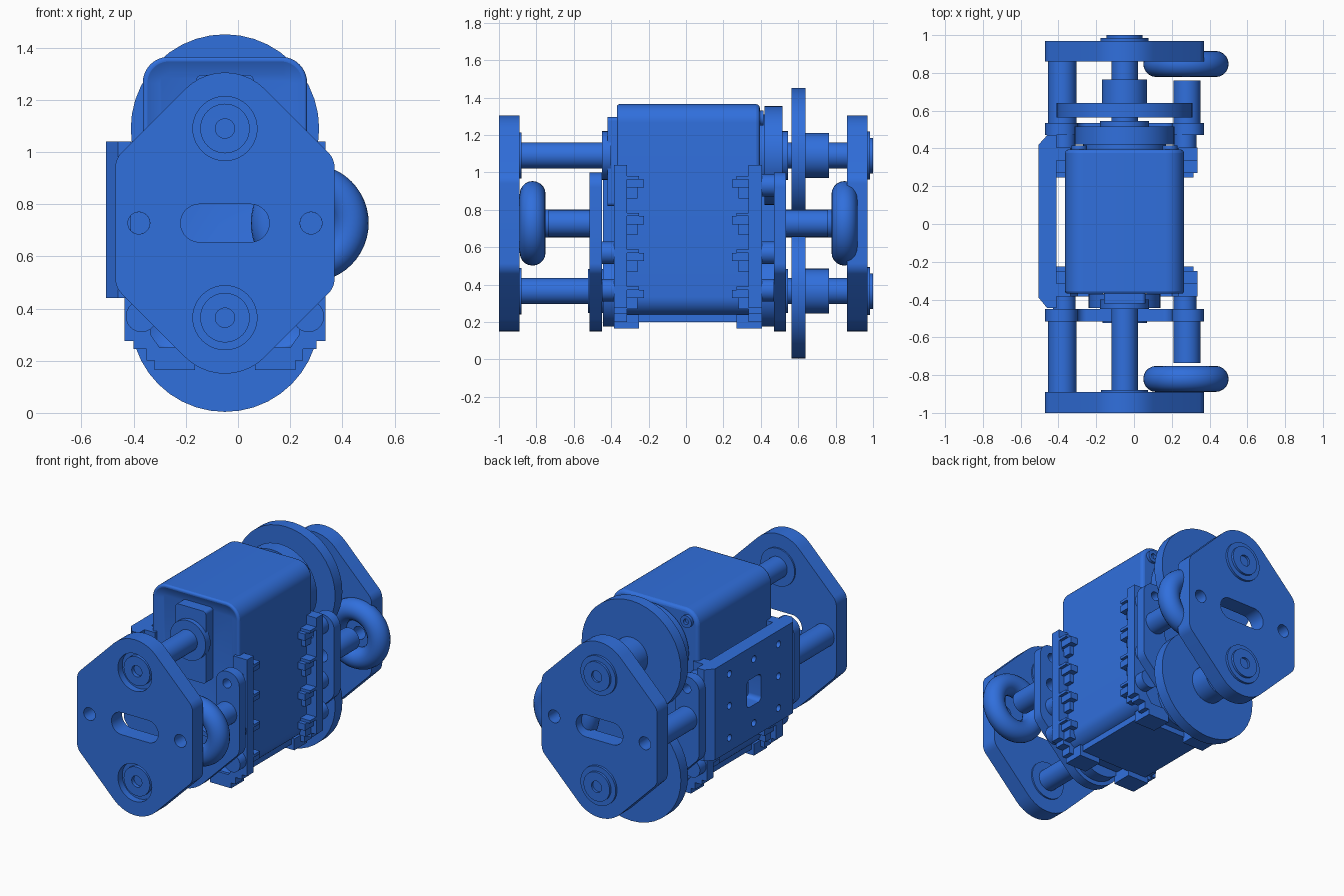
import bpy, bmesh
from math import cos, sin, pi, radians
from mathutils import Vector

if "Cube" in bpy.data.objects:
    bpy.data.objects.remove(bpy.data.objects["Cube"])

CX, Z_TOP, Z_LOW, Z_MID = -0.05, 1.09, 0.365, 0.7275
blue = bpy.data.materials.new("blue")
blue.diffuse_color = (0.03, 0.16, 0.72, 1)
blue.use_nodes = True
blue.node_tree.nodes["Principled BSDF"].inputs["Base Color"].default_value = blue.diffuse_color


def circle(u, v, r, n=40):
    return [(u + r * cos(2 * pi * i / n), v + r * sin(2 * pi * i / n)) for i in range(n)]


def fillet(corners, n=10):
    """Polygon of (u, v, radius) corners turned into a rounded outline."""
    out = []
    for i, (u, v, r) in enumerate(corners):
        p = Vector((u, v))
        if r == 0:
            out.append((u, v))
            continue
        a = (Vector(corners[i - 1][:2]) - p).normalized()
        b = (Vector(corners[(i + 1) % len(corners)][:2]) - p).normalized()
        half = a.angle(b) / 2
        c = p + (a + b).normalized() * (r / sin(half))
        s = p + a * (r / (sin(half) / cos(half))) - c
        e = p + b * (r / (sin(half) / cos(half))) - c
        sweep = s.angle(e)
        for k in range(n + 1):
            t = k / n
            q = c + (s * sin((1 - t) * sweep) + e * sin(t * sweep)) / sin(sweep)
            out.append((q.x, q.y))
    return out


def rect(u0, u1, v0, v1, r=0.0):
    return fillet([(u0, v0, r), (u1, v0, r), (u1, v1, r), (u0, v1, r)])


def prism(name, outline, d0, d1, axis='y', holes=()):
    """Extrude an outline (with optional holes) from d0 to d1 along an axis."""
    d0, d1 = min(d0, d1), max(d0, d1)
    bm = bmesh.new()
    if holes:
        cu = bpy.data.curves.new(name, 'CURVE')
        cu.dimensions, cu.fill_mode, cu.extrude = '2D', 'BOTH', (d1 - d0) / 2
        for loop in [outline, *holes]:
            sp = cu.splines.new('POLY')
            sp.points.add(len(loop) - 1)
            for pt, (u, v) in zip(sp.points, loop):
                pt.co = (u, v, 0, 1)
            sp.use_cyclic_u = True
        tmp = bpy.data.objects.new(name + "_curve", cu)
        bpy.context.collection.objects.link(tmp)
        dg = bpy.context.evaluated_depsgraph_get()
        flat = bpy.data.meshes.new_from_object(tmp.evaluated_get(dg))
        bm.from_mesh(flat)
        bpy.data.objects.remove(tmp)
        bpy.data.meshes.remove(flat)
    else:
        h = (d1 - d0) / 2
        f = bm.faces.new([bm.verts.new((u, v, -h)) for u, v in outline])
        top = bmesh.ops.extrude_face_region(bm, geom=[f])['geom']
        for v in top:
            if isinstance(v, bmesh.types.BMVert):
                v.co.z = h
    for v in bm.verts:
        u, w, d = v.co.x, v.co.y, v.co.z + (d0 + d1) / 2
        v.co = {'x': (d, u, w), 'y': (u, d, w), 'z': (u, w, d)}[axis]
    bmesh.ops.remove_doubles(bm, verts=bm.verts, dist=1e-5)
    bmesh.ops.recalc_face_normals(bm, faces=bm.faces)
    me = bpy.data.meshes.new(name)
    bm.to_mesh(me)
    bm.free()
    ob = bpy.data.objects.new(name, me)
    me.materials.append(blue)
    bpy.context.collection.objects.link(ob)
    return ob


def rod(name, x, z, r, y0, y1, hole=0):
    return prism(name, circle(x, z, r), y0, y1, 'y', [circle(x, z, hole)] if hole else ())


def box(name, x0, x1, y0, y1, z0, z1):
    return prism(name, rect(x0, x1, z0, z1), y0, y1)


mx = lambda x: 2 * CX - x            # left/right mirror
LEFT, RIGHT = -0.38, 0.28

# Main housing with recessed front panel
body = prism("main_housing", rect(-0.365, 0.265, 0.235, 1.365, 0.1), -0.375, 0.395)
bm = bmesh.new()
bm.from_mesh(body.data)
front = min(bm.faces, key=lambda f: f.calc_center_median().y)
bmesh.ops.inset_individual(bm, faces=[front], thickness=0.065)
bmesh.ops.translate(bm, verts=front.verts, vec=(0, 0.03, 0))
bm.to_mesh(body.data)
bm.free()
bev = body.modifiers.new("edge_round", 'BEVEL')
bev.width, bev.segments, bev.angle_limit = 0.02, 3, radians(50)
bev.use_clamp_overlap = False
box("housing_base", -0.3, 0.2, -0.26, 0.28, 0.2, 0.24)

# Motor faces: front mount, rear flange, corner screws
prism("front_motor_mount", rect(-0.16, 0.06, 0.82, 1.295, 0.02), -0.42, -0.34)
rod("front_motor_boss", CX, Z_TOP, 0.13, -0.45, -0.4)
rod("rear_motor_flange", CX, Z_TOP, 0.265, 0.42, 0.515)
rod("rear_motor_neck", CX, Z_TOP, 0.22, 0.39, 0.42)
rod("rear_motor_boss", CX, Z_TOP, 0.13, 0.515, 0.545)
rod("lower_front_motor_face", CX, Z_LOW, 0.19, -0.445, -0.37)
rod("lower_rear_motor_face", CX, Z_LOW, 0.19, 0.39, 0.47)
for x in (-0.29, 0.19):
    rod("corner_screw", x, 1.29, 0.04, 0.38, 0.415, 0.018)

# End plates with slot, post holes and bearing seats
plate = fillet([(CX, 1.394, 0.215), (-0.47, 0.974, 0.08), (-0.47, 0.481, 0.08),
                (CX, 0.061, 0.215), (0.37, 0.481, 0.08), (0.37, 0.974, 0.08)])
cuts = [rect(-0.22, 0.12, 0.655, 0.8, 0.0724), circle(LEFT, Z_MID, 0.042),
        circle(RIGHT, Z_MID, 0.042), circle(CX, Z_TOP, 0.123), circle(CX, Z_LOW, 0.123)]
for name, y0, y1 in (("front_end_plate", -1, -0.89), ("rear_end_plate", 0.86, 0.97)):
    prism(name, plate, y0, y1, 'y', cuts)

# U-shaped inner plates, spacers, posts, side brackets at both ends
u_plate = fillet([(-0.47, 1.0, 0.08), (-0.47, 0.481, 0.08), (CX, 0.061, 0.215),
                  (0.37, 0.481, 0.08), (0.37, 1.0, 0.08), (0.2, 1.0, 0.08),
                  (0.2, 0.62, 0.05), (-0.3, 0.62, 0.05), (-0.3, 1.0, 0.08)])
u_cuts = [circle(x, z, r, 24) for x in (LEFT, RIGHT) for z, r in ((Z_MID, 0.042), (0.92, 0.03))]
u_cuts.append(circle(CX, Z_LOW, 0.12))
bracket = [(0.235, 1.04), (0.335, 1.04), (0.335, 0.275), (0.3, 0.275), (0.3, 0.245),
           (0.25, 0.245), (0.25, 0.2), (0.22, 0.2), (0.22, 0.165), (0.065, 0.165),
           (0.065, 0.25), (0.2, 0.25), (0.235, 0.3)]
b_holes = [circle(0.285, z, 0.028, 20) for z in (0.355, 0.55, 0.92)]
for end, my in (("front", lambda y: y), ("rear", lambda y: 0.02 - y)):
    prism(end + "_inner_plate", u_plate, my(-0.515), my(-0.45), 'y', u_cuts)
    rod(end + "_inner_bearing", CX, Z_LOW, 0.118, my(-0.525), my(-0.44))
    for side, s in (("left", mx), ("right", lambda x: x)):
        prism(f"{end}_{side}_bracket", [(s(u), v) for u, v in bracket], my(-0.385), my(-0.315),
              'y', [[(s(u), v) for u, v in h] for h in b_holes])
        for i in range(4):
            z = 0.35 + 0.197 * i
            box(f"{end}_{side}_lug", s(0.25), s(0.315), my(-0.32), my(-0.225), z - 0.022, z + 0.022)
            box(f"{end}_{side}_fin", s(0.25), s(0.335), my(-0.32), my(-0.25), z + 0.022, z + 0.04)
            box(f"{end}_{side}_clip", s(0.25), s(0.295), my(-0.32), my(-0.26), z - 0.08, z - 0.022)
        box(f"{end}_{side}_foot", s(0.065), s(0.22), my(-0.32), my(-0.25), 0.165, 0.24)
        zs = (0.57, 0.37) if end == "front" else (0.93, 0.57, 0.37)
        for z in zs:
            rod(f"{end}_{side}_spacer", s(0.27), z, 0.06, my(-0.45), my(-0.38))

# Left posts run to the end plates, right tubes stop at the rings
rod("left_front_post", LEFT, Z_MID, 0.075, -0.89, -0.51, 0.042)
rod("left_rear_post", LEFT, Z_MID, 0.075, 0.53, 0.86, 0.042)
rod("right_front_tube", RIGHT, Z_MID, 0.072, -0.735, -0.51, 0.042)
rod("right_rear_tube", RIGHT, Z_MID, 0.072, 0.53, 0.76, 0.042)
for name, y in (("front_ring", -0.82), ("rear_ring", 0.847)):
    bpy.ops.mesh.primitive_torus_add(location=(0.275, y, Z_MID), rotation=(pi / 2, 0, 0),
                                     major_radius=0.157, minor_radius=0.069,
                                     major_segments=48, minor_segments=20)
    ring = bpy.context.object
    ring.name = name
    ring.data.materials.append(blue)

# Two shafts with gear discs, hubs and end bearings
for name, z in (("upper", Z_TOP), ("lower", Z_LOW)):
    rod(name + "_front_shaft", CX, z, 0.07, -0.93, -0.42)
    rod(name + "_rear_shaft", CX, z, 0.07, 0.4, 0.95)
    rod(name + "_gear_disc", CX, z, 0.361, 0.565, 0.64)
    rod(name + "_gear_hub", CX, z, 0.12, 0.64, 0.765)
    rod(name + "_front_bearing", CX, z, 0.095, -0.98, -0.89, 0.037)
    rod(name + "_front_bearing_seat", CX, z, 0.124, -0.955, -0.88)
    rod(name + "_rear_bearing_seat", CX, z, 0.128, 0.865, 0.985)
    rod(name + "_rear_bearing", CX, z, 0.095, 0.98, 1.0, 0.037)

# Left cover panel with screw holes and central window, chamfered ends
p_holes = [circle(y, z, 0.022, 16) for y in (-0.24, 0.015, 0.27) for z in (0.53, 0.74, 0.95)
           if not (y == 0.015 and z == 0.74)]
p_holes.append(rect(-0.06, 0.09, 0.65, 0.83, 0.03))
prism("left_cover", rect(-0.39, 0.42, 0.44, 1.04), -0.505, -0.41, 'x', p_holes)
for y0, y1 in ((-0.39, -0.445), (0.42, 0.47)):
    prism("cover_end", [(-0.505, y0), (-0.46, y1), (-0.41, y1), (-0.41, y0)], 0.44, 1.04, 'z')

for ob in bpy.context.scene.objects:
    ob.select_set(True)
    bpy.context.view_layer.objects.active = ob
bpy.ops.object.shade_smooth_by_angle(angle=radians(32))
